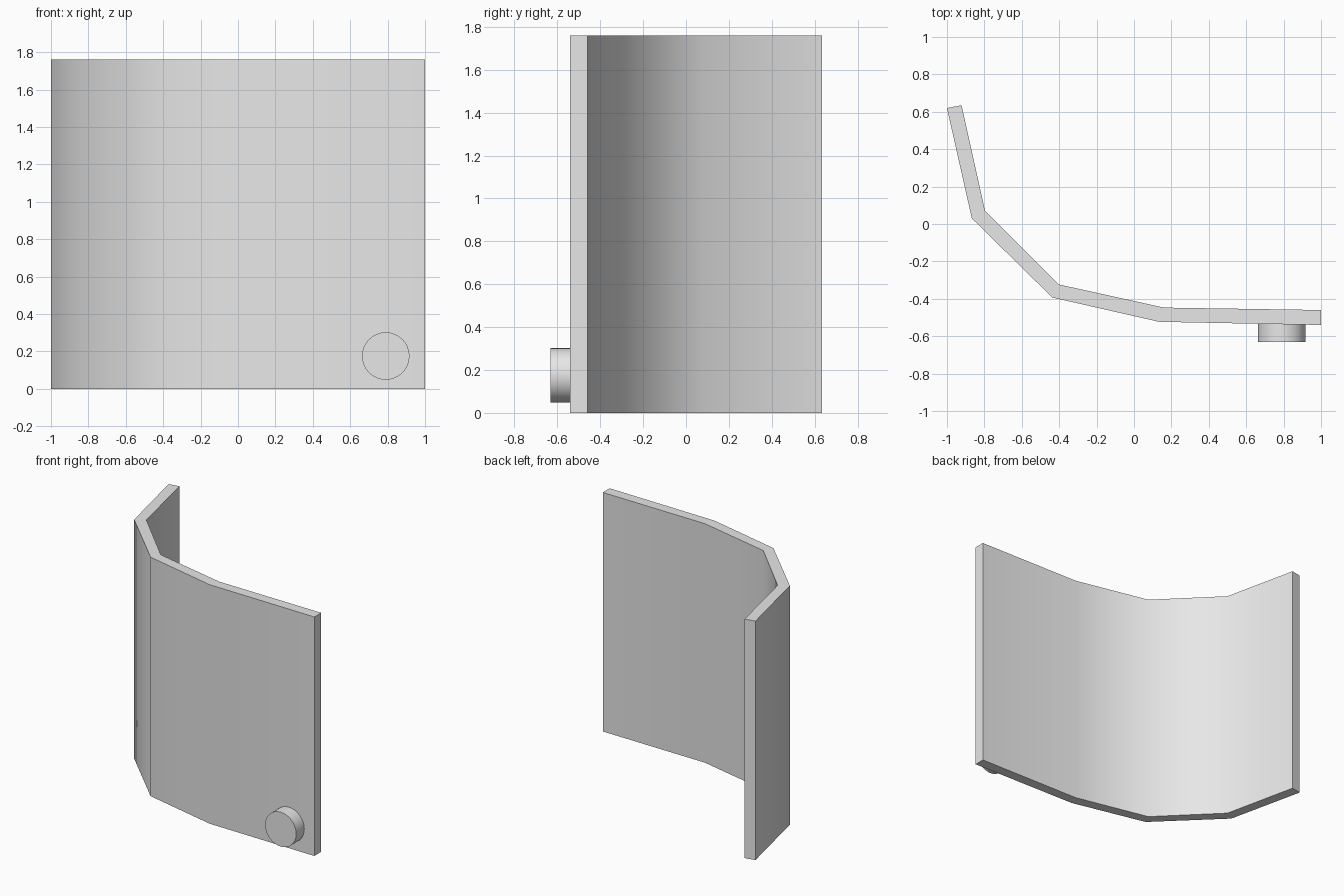
import bpy, bmesh, math

cube = bpy.data.objects.get("Cube")
if cube:
    bpy.data.objects.remove(cube, do_unlink=True)

grey = bpy.data.materials.new("light_grey")
grey.use_nodes = True
colour = (0.8, 0.8, 0.8, 1)
grey.diffuse_color = colour
grey.node_tree.nodes["Principled BSDF"].inputs["Base Color"].default_value = colour


def finish(obj, angle):
    """Give the part its colour and smooth shading below an angle."""
    obj.data.materials.clear()
    obj.data.materials.append(grey)
    bpy.ops.object.select_all(action='DESELECT')
    obj.select_set(True)
    bpy.context.view_layer.objects.active = obj
    bpy.ops.object.shade_smooth_by_angle(angle=math.radians(angle))


# Curved panel: bent strip outline pulled up to full height
HEIGHT = 1.76
outer = [(-1, .62), (-.867, .03), (-.437, -.393), (.135, -.523), (1, -.54)]
inner = [(-.922, .635), (-.797, .072), (-.403, -.323), (.16, -.447), (1, -.46)]
bm = bmesh.new()
rows = [[[bm.verts.new((x, y, z)) for x, y in side] for side in (outer, inner)]
        for z in (0, HEIGHT)]
(ob, ib), (ot, it) = rows
for i in range(len(outer) - 1):
    j = i + 1
    bm.faces.new((ob[i], ob[j], ot[j], ot[i]))
    bm.faces.new((ib[j], ib[i], it[i], it[j]))
    bm.faces.new((ot[i], ot[j], it[j], it[i]))
    bm.faces.new((ib[i], ib[j], ob[j], ob[i]))
for i in (0, -1):
    bm.faces.new((ob[i], ot[i], it[i], ib[i]))
bmesh.ops.recalc_face_normals(bm, faces=bm.faces)
mesh = bpy.data.meshes.new("curved_panel")
bm.to_mesh(mesh)
bm.free()
panel = bpy.data.objects.new("curved_panel", mesh)
bpy.context.collection.objects.link(panel)
finish(panel, 40)

# Round knob low on the front
bpy.ops.mesh.primitive_cylinder_add(
    vertices=32, radius=.127, depth=.11, location=(.79, -.577, .175),
    rotation=(math.pi / 2, 0, 0))
knob = bpy.context.object
knob.name = "knob"
finish(knob, 40)
